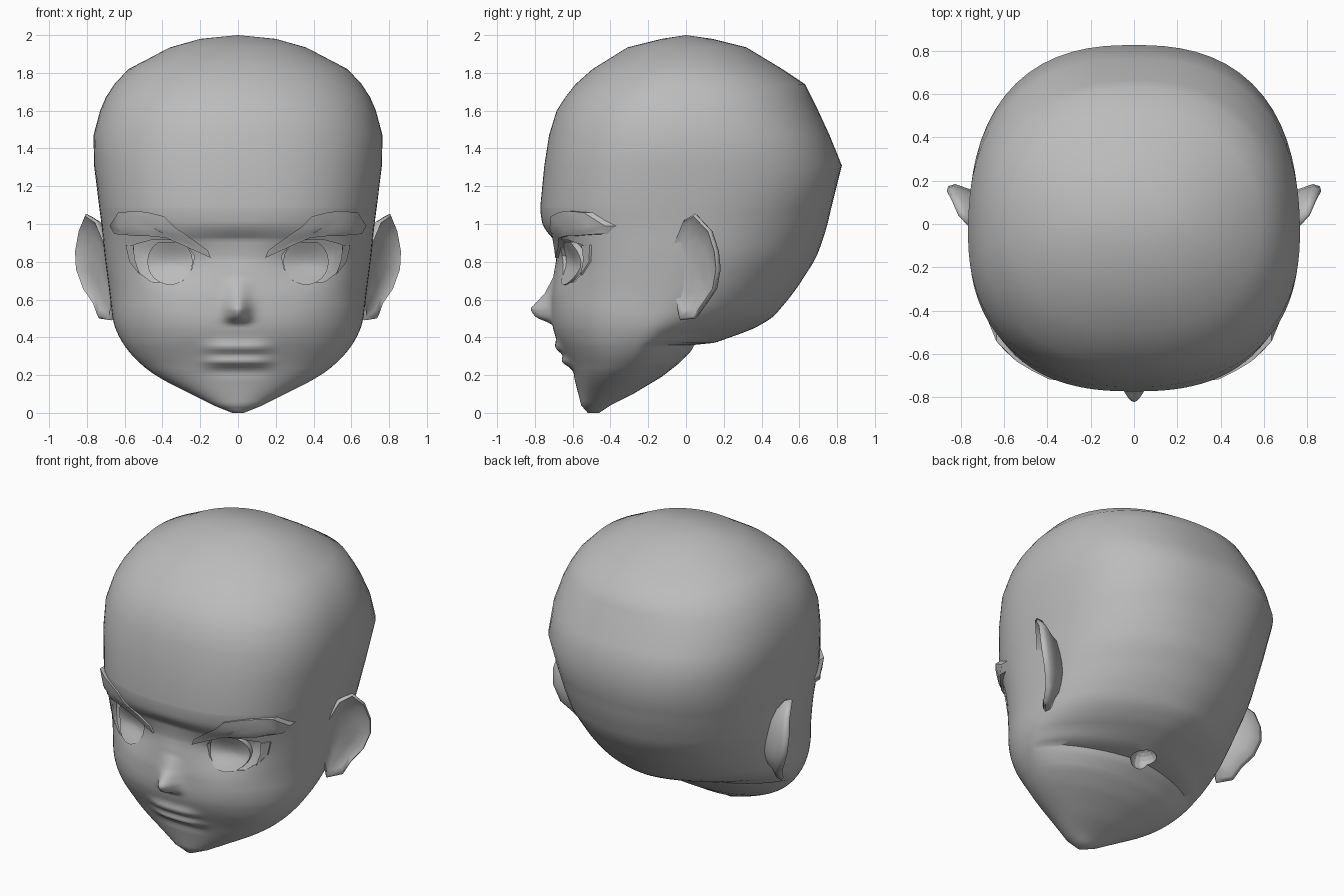
import bpy, bmesh, math
from mathutils import Vector
from mathutils.bvhtree import BVHTree

if "Cube" in bpy.data.objects:
    bpy.data.objects.remove(bpy.data.objects["Cube"])

grey = bpy.data.materials.new("clay_grey")
grey.diffuse_color = (0.5, 0.5, 0.5, 1)
grey.use_nodes = True
grey.node_tree.nodes["Principled BSDF"].inputs["Base Color"].default_value = grey.diffuse_color


def make(name, verts, faces, angle=40):
    me = bpy.data.meshes.new(name)
    me.from_pydata(verts, [], faces)
    bm = bmesh.new()
    bm.from_mesh(me)
    bmesh.ops.remove_doubles(bm, verts=bm.verts, dist=1e-5)
    bmesh.ops.recalc_face_normals(bm, faces=bm.faces)
    bm.to_mesh(me)
    bm.free()
    me.materials.append(grey)
    ob = bpy.data.objects.new(name, me)
    bpy.context.collection.objects.link(ob)
    smooth(ob, angle)
    return ob


def smooth(ob, angle):
    bpy.ops.object.select_all(action='DESELECT')
    ob.select_set(True)
    bpy.context.view_layer.objects.active = ob
    bpy.ops.object.shade_smooth_by_angle(angle=math.radians(angle))


def lerp_table(table, z):
    for a, b in zip(table, table[1:]):
        if z <= b[0]:
            t = max(0, (z - a[0]) / (b[0] - a[0]))
            return [p + (q - p) * t for p, q in zip(a[1:], b[1:])]
    return list(table[-1][1:])


# Skull levels: height, front y, back y, half width, y of widest point
LEVELS = [
    (0.0, -0.52, -0.46, 0.03, -0.49), (0.04, -0.555, -0.40, 0.13, -0.47),
    (0.10, -0.57, -0.28, 0.25, -0.42), (0.19, -0.593, -0.13, 0.43, -0.36),
    (0.26, -0.622, -0.04, 0.52, -0.31), (0.33, -0.655, 0.03, 0.585, -0.26),
    (0.36, -0.672, 0.05, 0.605, -0.24), (0.37, -0.677, 0.15, 0.612, -0.23),
    (0.42, -0.698, 0.29, 0.64, -0.19), (0.48, -0.712, 0.44, 0.662, -0.15),
    (0.635, -0.71, 0.57, 0.68, -0.09), (0.82, -0.715, 0.69, 0.705, -0.06),
    (0.92, -0.738, 0.725, 0.715, -0.05), (0.98, -0.758, 0.745, 0.72, -0.05),
    (1.09, -0.775, 0.77, 0.735, -0.05), (1.31, -0.75, 0.825, 0.762, -0.05),
    (1.47, -0.725, 0.76, 0.765, -0.04), (1.60, -0.685, 0.70, 0.73, -0.03),
    (1.67, -0.64, 0.665, 0.70, -0.02), (1.74, -0.585, 0.63, 0.655, 0.0),
    (1.82, -0.495, 0.51, 0.58, 0.0), (1.935, -0.31, 0.32, 0.36, 0.0),
    (1.98, -0.13, 0.14, 0.20, 0.0)]
# Roundness of each ring: height, front exponent, back exponent
ROUND = [(0, 2, 2.2), (0.26, 2.1, 2.1), (0.36, 2.25, 1.6), (0.42, 2.3, 1.5),
         (0.55, 2.45, 1.8), (0.82, 2.5, 2.1), (1.09, 2.5, 2.35), (1.31, 2.4, 2.5),
         (1.6, 2.3, 2.35), (1.82, 2.15, 2.15), (1.98, 2, 2)]
NOSE = [(0.47, 0.0), (0.505, 0.085), (0.55, 0.115), (0.575, 0.09),
        (0.63, 0.04), (0.72, 0.005), (0.82, 0.0)]
BRIDGE = [(0.62, 0), (0.75, 0.018), (0.82, 0.03), (0.92, 0.036), (0.97, 0.008), (1.0, 0)]


def gauss(v, s):
    return math.exp(-(v / s) ** 2)


def sculpt(x, y, z):
    """Push nose, lips, eye sockets and bridge hollow out of the face."""
    if y > -0.3:
        return y
    y -= lerp_table(NOSE, z)[0] * gauss(x, 0.06)
    y += lerp_table(BRIDGE, z)[0] * gauss(x, 0.28)
    lips = math.exp(-(x / 0.165) ** 4)
    y -= lips * (0.028 * gauss(z - 0.345, 0.032) + 0.03 * gauss(z - 0.272, 0.025))
    y += 0.008 * lips * gauss(z - 0.215, 0.025)
    y += 0.05 * gauss(abs(x) - 0.34, 0.17) * gauss(z - 0.80, 0.12)
    return y


# Head: stacked rounded rings, dense over the face
heights = [i * 0.015 for i in range(1, 73)] + [l[0] for l in LEVELS]
heights = sorted(h for h in set(heights)
                 if not any(0 < abs(h - l[0]) < 0.006 for l in LEVELS))
SEG = 112
verts, faces = [], []
for z in heights:
    f, b, w, c = lerp_table(LEVELS, z)
    if 0.08 < z < 1.12:
        samples = [lerp_table(LEVELS, z + d * 0.015) for d in (-3, -2, -1, 0, 1, 2, 3)]
        f, mean_b, w, c = [sum(s) / 7 for s in zip(*samples)]
        if z > 0.45:
            b = mean_b
    nf, nb = lerp_table(ROUND, z)
    for i in range(SEG):
        u = 2 * math.pi * i / SEG - math.pi
        phi = u - 0.65 * math.sin(u)
        sn, cs = math.sin(phi), -math.cos(phi)
        n = nf if cs < 0 else nb
        k = (abs(sn) ** n + abs(cs) ** n) ** (-1 / n)
        x, y = w * sn * k, c + (c - f if cs < 0 else b - c) * cs * k
        verts.append((x, sculpt(x, y, z), z))
rows = len(heights)
for r in range(rows - 1):
    for i in range(SEG):
        j = (i + 1) % SEG
        faces.append((r * SEG + i, r * SEG + j, (r + 1) * SEG + j, (r + 1) * SEG + i))
verts += [(0, -0.49, 0), (0, 0, 2.0)]
for i in range(SEG):
    j = (i + 1) % SEG
    faces.append((j, i, rows * SEG))
    faces.append(((rows - 1) * SEG + i, (rows - 1) * SEG + j, rows * SEG + 1))
head = make("head", verts, faces, 60)
bm = bmesh.new()
bm.from_mesh(head.data)
face_tree = BVHTree.FromBMesh(bm)
bm.free()


def surface_y(x, z):
    hit = face_tree.ray_cast(Vector((x, -2, z)), Vector((0, 1, 0)))[0]
    return hit.y if hit else -0.4


def plate(name, outline, side, centre, back, front, rings=5):
    """Solid following the face between two depth offsets."""
    cx, cz = centre
    n = len(outline)
    vs, fs = [], []
    for off in (back, front):
        for k in range(rings):
            s = 1 - k / rings
            for px, pz in outline:
                x, z = cx + (px - cx) * s, cz + (pz - cz) * s
                vs.append((side * x, surface_y(side * x, z) + off(x, z), z))
        vs.append((side * cx, surface_y(side * cx, cz) + off(cx, cz), cz))
    layer = rings * n + 1
    for base in (0, layer):
        for i in range(n):
            j = (i + 1) % n
            for k in range(rings - 1):
                a = base + k * n
                fs.append((a + i, a + j, a + n + j, a + n + i))
            a = base + (rings - 1) * n
            fs.append((a + i, a + j, base + layer - 1))
    for i in range(n):
        j = (i + 1) % n
        fs.append((i, j, layer + j, layer + i))
    return make(name, vs, fs)


def eye_depth(x, z):
    return 0.006 + 0.045 * min(1, max(0, (z - 0.69) / 0.15))


BROW = [(0.143, 0.82), (0.16, 0.86), (0.25, 0.925), (0.33, 0.98), (0.39, 1.04),
        (0.47, 1.06), (0.54, 1.07), (0.635, 1.06), (0.68, 0.99), (0.655, 0.947),
        (0.54, 0.937), (0.46, 0.935), (0.38, 0.926), (0.275, 0.88)]
OPENING = [(0.23, 0.83), (0.27, 0.885), (0.35, 0.915), (0.46, 0.915), (0.55, 0.89),
           (0.555, 0.82), (0.52, 0.74), (0.46, 0.695), (0.36, 0.685), (0.29, 0.70),
           (0.245, 0.76)]
LASH = [(0.595, 0.89), (0.575, 0.80), (0.52, 0.73), (0.545, 0.81), (0.555, 0.885)]
IRIS = [(0.36 + 0.12 * math.cos(a), min(0.905, 0.80 + 0.122 * math.sin(a)))
        for a in [2 * math.pi * i / 24 for i in range(24)]]
# Ear rim, from the front top round the back to the lobe
EAR = [(0.70, -0.06, 0.90), (0.75, -0.01, 1.02), (0.805, 0.05, 1.055),
       (0.84, 0.13, 0.97), (0.86, 0.165, 0.86), (0.855, 0.175, 0.76),
       (0.815, 0.155, 0.65), (0.76, 0.10, 0.57), (0.735, 0.05, 0.50),
       (0.67, -0.03, 0.49), (0.66, -0.05, 0.60), (0.68, -0.06, 0.75)]

cutters = []
for s, tag in ((1, "right"), (-1, "left")):
    cutters.append(plate("eye_cutter_" + tag, OPENING, s, (0.39, 0.81), eye_depth,
                         lambda x, z: -0.15))
    plate("iris_" + tag, IRIS, s, (0.36, 0.80), lambda x, z: eye_depth(x, z) + 0.005,
          lambda x, z: min(0.016, eye_depth(x, z) - 0.016))
    plate("eyebrow_" + tag, BROW, s, (0.45, 0.98), lambda x, z: 0.02,
          lambda x, z: -0.015 - 0.25 * max(0, x - 0.5))
    plate("eyelash_" + tag, LASH, s, (0.562, 0.83), lambda x, z: 0.01,
          lambda x, z: -0.01, 1)
    # Ear: dished front, rounded rim, back tapering into the skull
    mid = Vector((0.755, 0.055, 0.78))
    loops = []
    for scale, dx, dy in ((0.5, -0.02, 0.0), (0.82, -0.008, 0.0), (0.95, 0.008, -0.01),
                          (1, 0, 0), (0.95, -0.025, 0.015), (0.75, -0.06, 0.02),
                          (0.6, -0.14, 0.0)):
        loops.append([mid + (Vector(p) - mid) * scale + Vector((dx, dy, 0)) for p in EAR])
    n = len(EAR)
    vs = [(s * p.x, p.y, p.z) for lp in loops for p in lp]
    fs = [(r * n + i, r * n + (i + 1) % n, (r + 1) * n + (i + 1) % n, (r + 1) * n + i)
          for r in range(len(loops) - 1) for i in range(n)]
    vs.append((s * 0.73, 0.05, 0.78))
    fs += [(i, (i + 1) % n, len(vs) - 1) for i in range(n)]
    fs.append(tuple((len(loops) - 1) * n + i for i in range(n)))
    make("ear_" + tag, vs, fs, 70)

# Neck socket under the skull
bpy.ops.mesh.primitive_uv_sphere_add(segments=16, ring_count=10, radius=0.08,
                                     location=(0, 0.09, 0.36))
cutters.append(bpy.context.object)

# Cut the eye openings and neck socket
for cutter in cutters:
    cutter.hide_render = True
    mod = head.modifiers.new("cut", 'BOOLEAN')
    mod.operation, mod.object, mod.solver = 'DIFFERENCE', cutter, 'EXACT'
    bpy.context.view_layer.objects.active = head
    bpy.ops.object.modifier_apply(modifier=mod.name)
    bpy.data.objects.remove(cutter)
smooth(head, 50)
